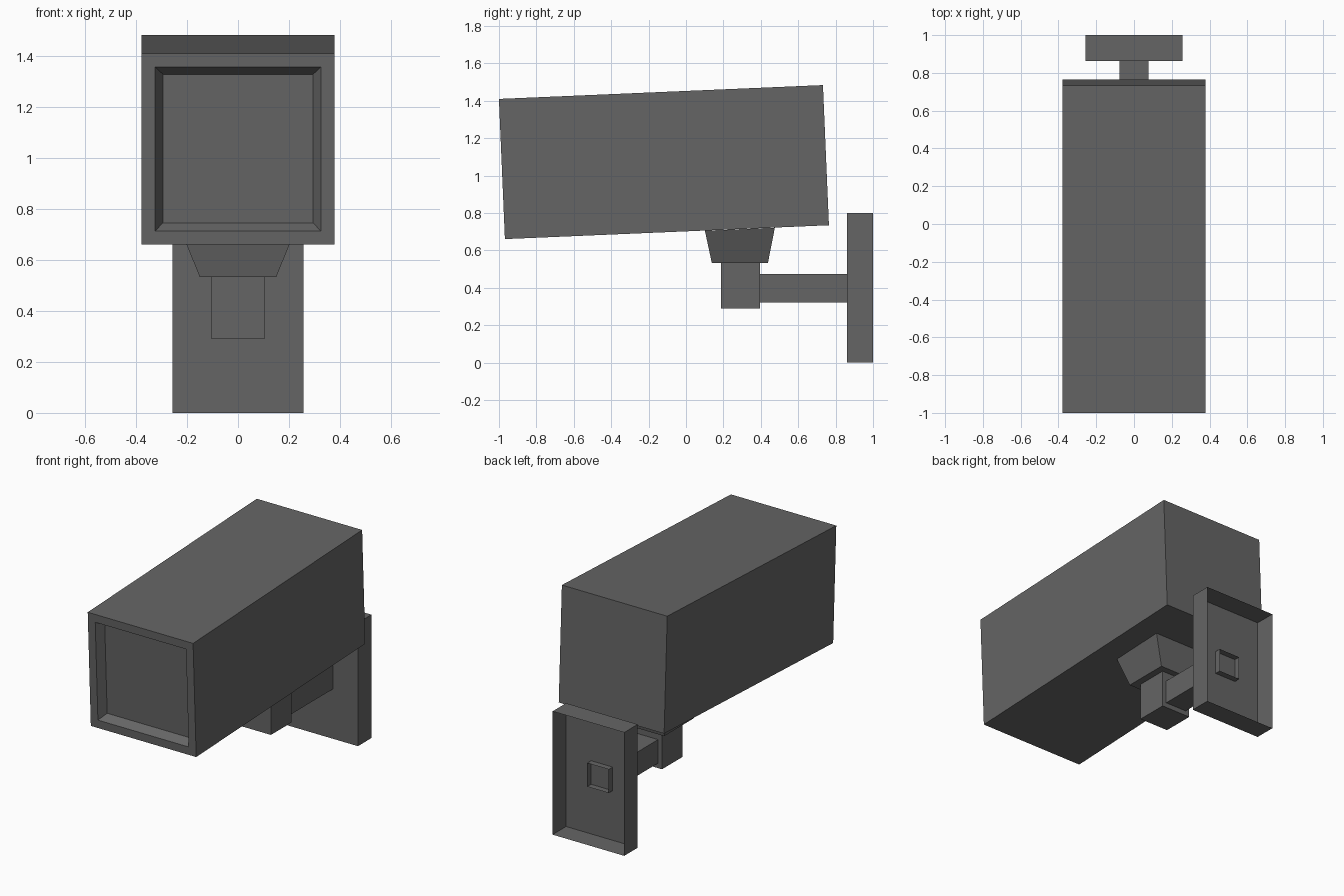
import bpy, bmesh, math
from mathutils import Matrix, Vector

if "Cube" in bpy.data.objects:
    bpy.data.objects.remove(bpy.data.objects["Cube"])

grey = bpy.data.materials.new("dark grey")
grey.diffuse_color = (0.13, 0.13, 0.13, 1)
grey.use_nodes = True
grey.node_tree.nodes["Principled BSDF"].inputs["Base Color"].default_value = grey.diffuse_color

TILT = math.atan2(0.074, 1.733)


def finish(name, bm):
    mesh = bpy.data.meshes.new(name)
    bm.to_mesh(mesh)
    bm.free()
    mesh.materials.append(grey)
    obj = bpy.data.objects.new(name, mesh)
    bpy.context.collection.objects.link(obj)
    return obj


def box(x, y0, y1, z0, z1):
    """Box centred on x = 0 with half width x."""
    bm = bmesh.new()
    bmesh.ops.create_cube(bm, size=1)
    bm.transform(Matrix.Translation((0, (y0 + y1) / 2, (z0 + z1) / 2))
                 @ Matrix.Diagonal((2 * x, y1 - y0, z1 - z0, 1)))
    bm.normal_update()
    return bm


def open_side(bm, direction):
    d = Vector(direction)
    faces = [f for f in bm.faces if f.normal.dot(d) > 0.9]
    bmesh.ops.delete(bm, geom=faces, context='FACES')


# Camera housing: long box with a bevelled recess in front, tilted nose-down
bm = box(0.378, -0.867, 0.867, -0.375, 0.375)
front = [f for f in bm.faces if f.normal.y < -0.9]
bmesh.ops.inset_region(bm, faces=front, thickness=0.074)
bmesh.ops.inset_region(bm, faces=front, thickness=0.031, use_even_offset=True)
bmesh.ops.translate(bm, verts=front[0].verts, vec=(0, 0.052, 0))
bm.transform(Matrix.Translation((0, -0.118, 1.0725)) @ Matrix.Rotation(TILT, 4, 'X'))
finish("camera_housing", bm)

# Tapered foot under the housing, its open top follows the tilt
bm = box(0.15, 0.138, 0.438, 0.533, 0.7)
open_side(bm, (0, 0, 1))
for v in bm.verts:
    if v.co.z > 0.6:
        v.co.x *= 0.22 / 0.15
        v.co.y = 0.288 + (v.co.y - 0.288) * 0.187 / 0.15
        v.co.z = 0.66 + (v.co.y + 0.968) * math.tan(TILT)
finish("housing_foot", bm)

# Swivel block
finish("swivel_block", box(0.105, 0.187, 0.396, 0.29, 0.533))

# Hollow arm whose end pokes through the wall plate
bm = box(0.077, 0.396, 0.902, 0.322, 0.475)
open_side(bm, (0, 1, 0))
open_side(bm, (0, -1, 0))
finish("arm", bm)

# Wall plate: thin shell open at the back
bm = box(0.257, 0.862, 1.0, 0.0, 0.8)
open_side(bm, (0, 1, 0))
finish("wall_plate", bm)
